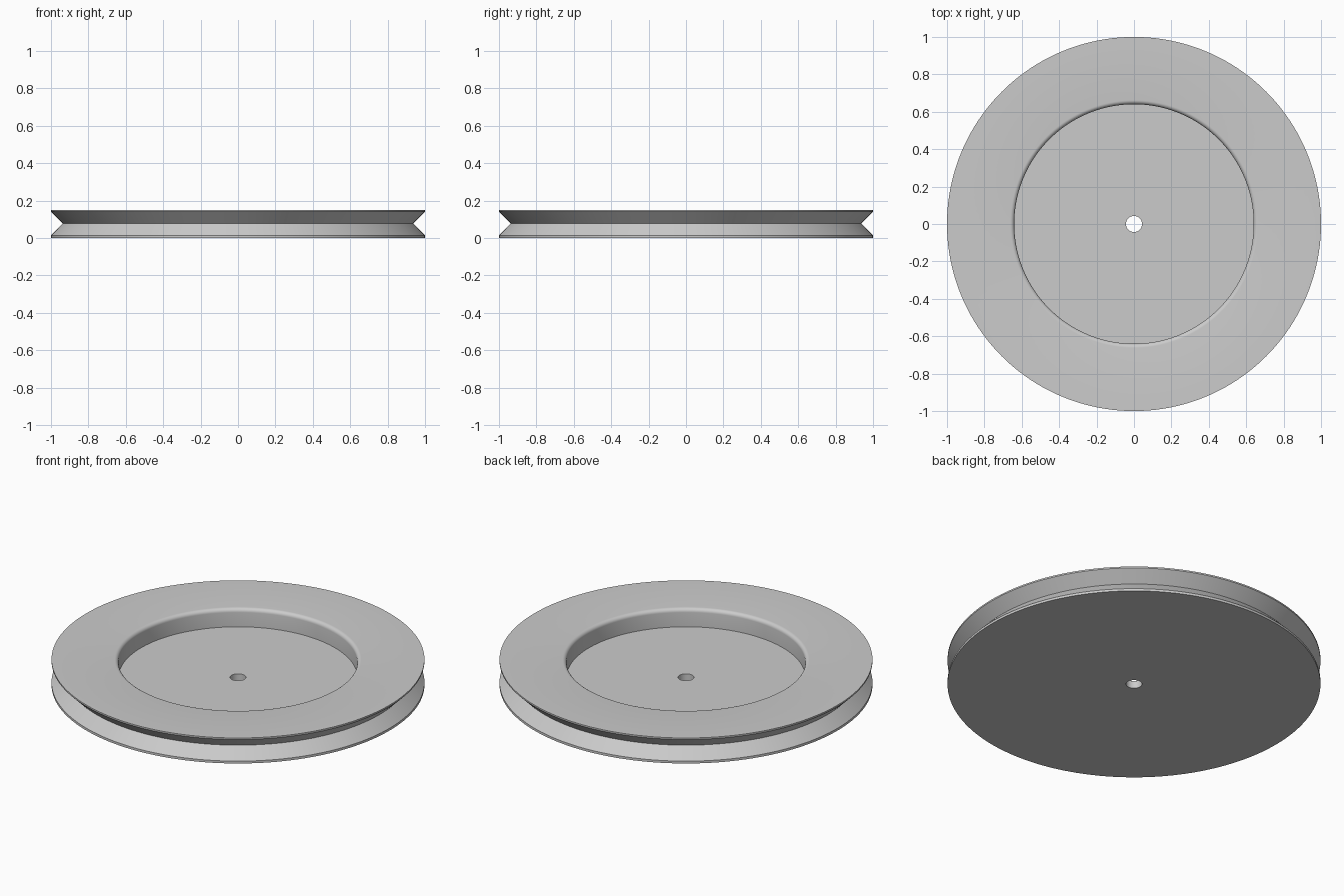
import bpy, bmesh, math

if "Cube" in bpy.data.objects:
    bpy.data.objects.remove(bpy.data.objects["Cube"])

SEGMENTS = 160

# Plain grey material
grey = bpy.data.materials.new("light_grey")
grey.diffuse_color = (0.6, 0.6, 0.6, 1)
grey.use_nodes = True
grey.node_tree.nodes["Principled BSDF"].inputs["Base Color"].default_value = grey.diffuse_color

# Closed half-section (radius, height) of the grooved wheel
profile = [
    (0.043, 0.0), (1.0, 0.0),                     # flat underside
    (1.0, 0.014), (0.937, 0.079), (1.0, 0.142),   # V groove between two thin lips
    (1.0, 0.151),                                 # top outer edge
]
# Rounded edge leading into the recess
FILLET = 0.022
for i in range(7):
    a = math.pi / 2 * (1 + i / 6)
    profile.append((0.64 + FILLET + FILLET * math.cos(a),
                    0.151 - FILLET + FILLET * math.sin(a)))
# Recess wall foot and the top of the axle hole
profile += [(0.64, 0.044), (0.043, 0.044)]


def lathe(name, points, material):
    """Revolve a closed section around the z axis."""
    bm = bmesh.new()
    rings = []
    for s in range(SEGMENTS):
        a = 2 * math.pi * s / SEGMENTS
        rings.append([bm.verts.new((r * math.cos(a), r * math.sin(a), z))
                      for r, z in points])
    n = len(points)
    for s in range(SEGMENTS):
        here, after = rings[s], rings[(s + 1) % SEGMENTS]
        for i in range(n):
            j = (i + 1) % n
            bm.faces.new((here[i], after[i], after[j], here[j]))
    bmesh.ops.recalc_face_normals(bm, faces=bm.faces)
    mesh = bpy.data.meshes.new(name)
    bm.to_mesh(mesh)
    bm.free()
    mesh.materials.append(material)
    obj = bpy.data.objects.new(name, mesh)
    bpy.context.collection.objects.link(obj)
    bpy.context.view_layer.objects.active = obj
    obj.select_set(True)
    bpy.ops.object.shade_smooth_by_angle(angle=math.radians(30))
    obj.select_set(False)
    return obj


lathe("pulley_wheel", profile, grey)
